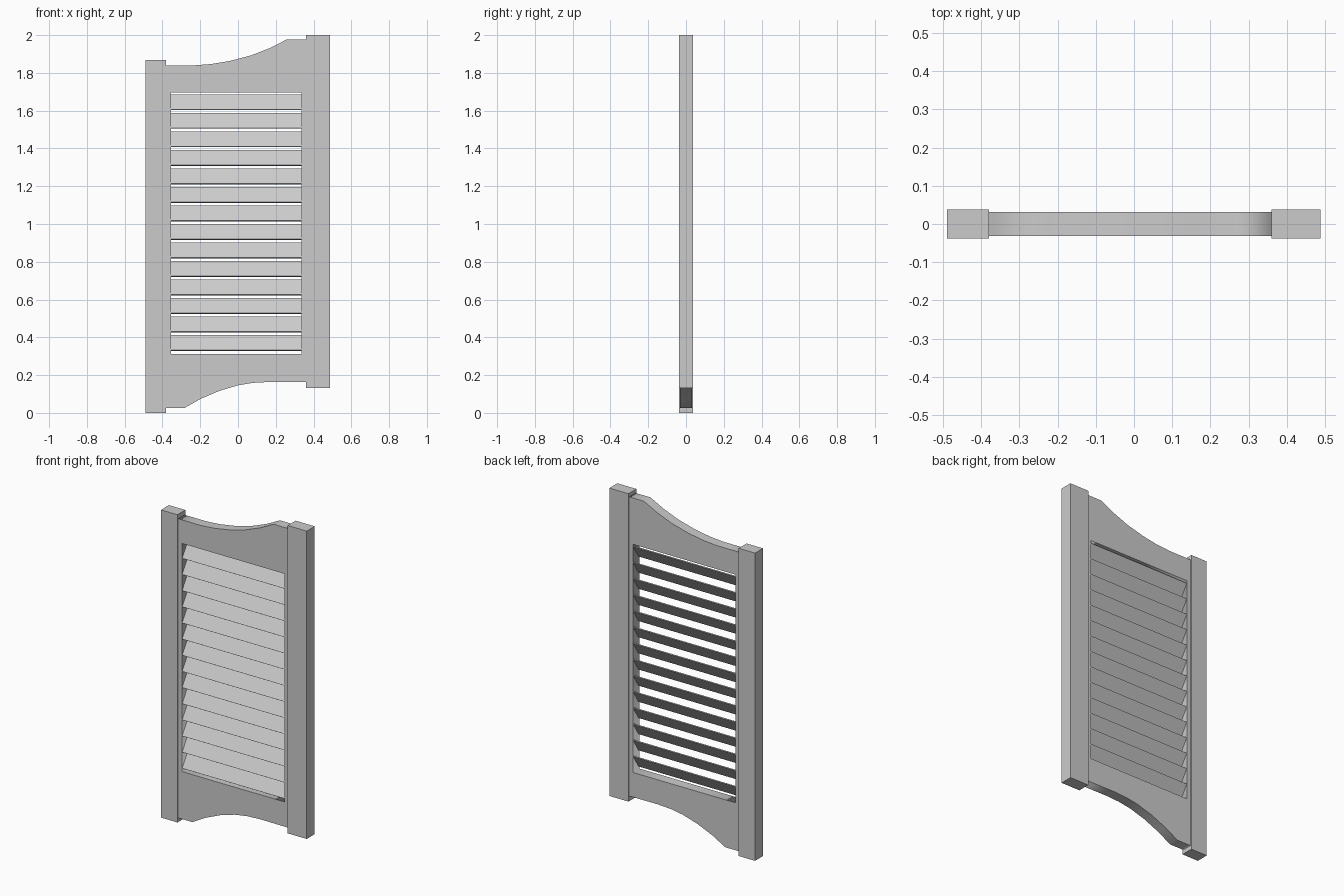
import bpy, math

if "Cube" in bpy.data.objects:
    bpy.data.objects.remove(bpy.data.objects["Cube"])


def box(name, lo, hi):
    """Box between two opposite corners."""
    bpy.ops.mesh.primitive_cube_add(size=1, location=[(a + b) / 2 for a, b in zip(lo, hi)])
    ob = bpy.context.object
    ob.name = name
    ob.scale = [b - a for a, b in zip(lo, hi)]
    bpy.ops.object.transform_apply(location=False, rotation=False, scale=True)
    return ob


def plate(name, loops, half_depth):
    """Flat upright plate from (x, z) outlines; the inner outline becomes a hole."""
    cu = bpy.data.curves.new(name, 'CURVE')
    cu.dimensions = '2D'
    cu.fill_mode = 'BOTH'
    cu.extrude = half_depth
    for pts in loops:
        sp = cu.splines.new('POLY')
        sp.points.add(len(pts) - 1)
        for p, (x, z) in zip(sp.points, pts):
            p.co = (x, z, 0, 1)
        sp.use_cyclic_u = True
    ob = bpy.data.objects.new(name, cu)
    bpy.context.collection.objects.link(ob)
    ob.rotation_euler.x = math.pi / 2
    bpy.ops.object.select_all(action='DESELECT')
    bpy.context.view_layer.objects.active = ob
    ob.select_set(True)
    bpy.ops.object.convert(target='MESH')
    return bpy.context.object


# Side posts, the right one set higher
box("left_post", (-0.49, -0.038, 0.0), (-0.38, 0.038, 1.867))
box("right_post", (0.36, -0.038, 0.132), (0.488, 0.038, 2.0))

# Frame with curved top and bottom rails and a louvre opening
bottom = [(-0.38, 0.025), (-0.285, 0.025), (-0.2, 0.073), (-0.1, 0.116), (0.0, 0.146),
          (0.08, 0.159), (0.17, 0.164), (0.36, 0.163)]
top = [(0.36, 1.978), (0.26, 1.978), (0.17, 1.932), (0.07, 1.893), (-0.04, 1.864),
       (-0.14, 1.847), (-0.23, 1.84), (-0.38, 1.84)]
x0, x1, z0, z1 = -0.355, 0.335, 0.313, 1.697
plate("door_frame", [bottom + top, [(x0, z0), (x0, z1), (x1, z1), (x1, z0)]], 0.031)

# Tilted louvre slats: lower edge at the front, upper edge at the back
rise, run, thick = 0.08, 0.052, 0.006
for i in range(14):
    zc = 0.37 + i * 0.098
    h = math.hypot(rise, run) / 2
    slat = box(f"slat_{i + 1}", (x0, -thick / 2, -h), (x1, thick / 2, h))
    slat.location.z = zc
    slat.rotation_euler.x = -math.atan2(run, rise)
